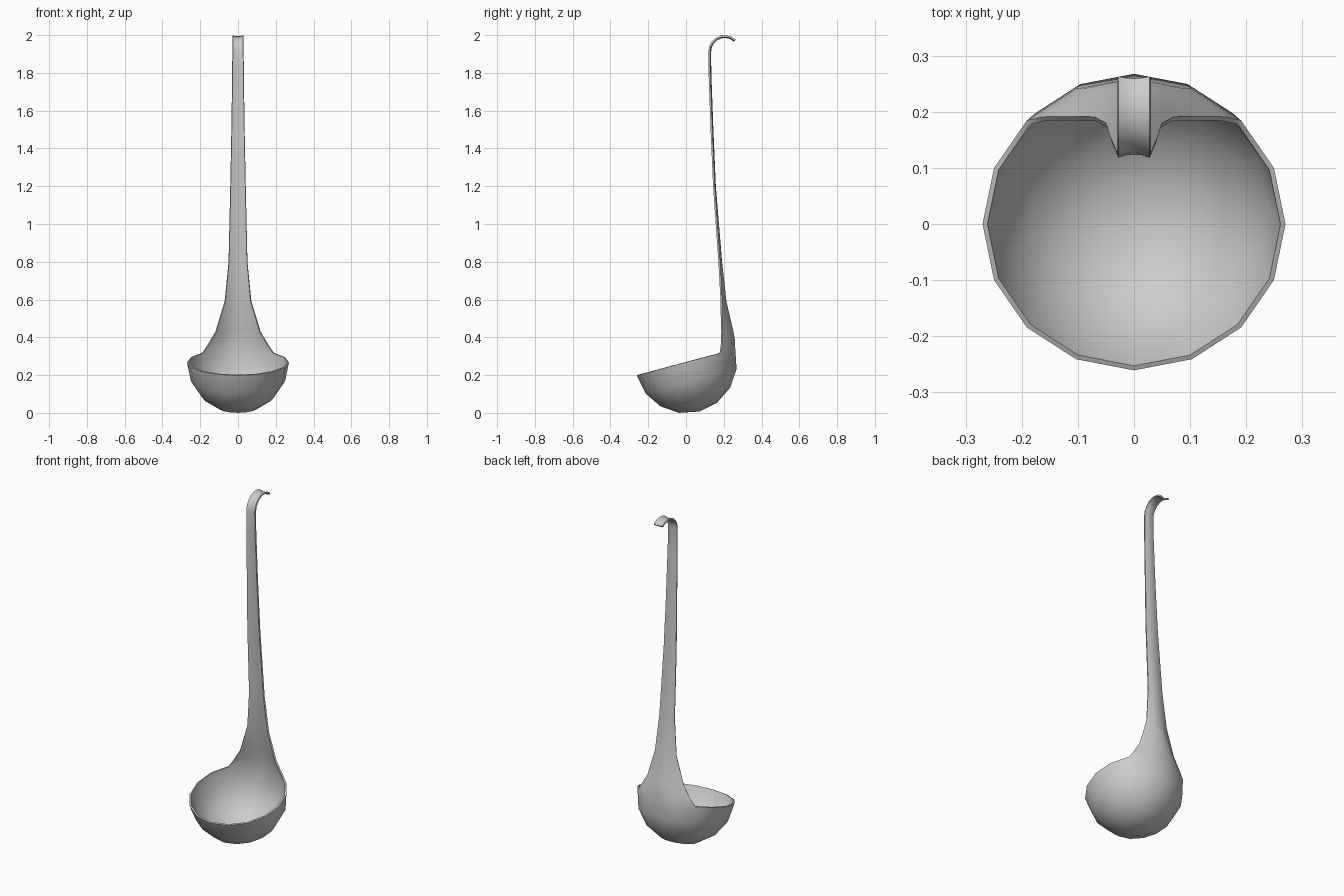
import bpy, bmesh
from math import sin, cos, radians

if "Cube" in bpy.data.objects:
    bpy.data.objects.remove(bpy.data.objects["Cube"])

N, R, TILT, CZ = 16, 0.27, radians(15), 0.268
bm = bmesh.new()


def bowl_vert(ring, seg):
    """Point on a hemisphere tipped toward the front."""
    a, b = radians(22.5 * ring), radians(360 / N * seg)
    x, y, z = R * cos(a) * cos(b), R * cos(a) * sin(b), -R * sin(a)
    return bm.verts.new((x, y * cos(TILT) - z * sin(TILT),
                         CZ + y * sin(TILT) + z * cos(TILT)))


def bridge(upper, lower):
    for i in range(len(upper) - 1):
        bm.faces.new((upper[i], lower[i], lower[i + 1], upper[i + 1]))


# bowl: half sphere with the rim slanting up to the back
rings = [[bowl_vert(r, s) for s in range(N)] for r in range(4)]
for up, low in zip(rings, rings[1:]):
    bridge(up + up[:1], low + low[:1])
pole = bowl_vert(4, 0)
for i in range(N):
    bm.faces.new((rings[3][i], pole, rings[3][(i + 1) % N]))

# handle rows: half width, edge y, edge z, centre y, centre z
rows = [(0.163, 0.191, 0.358, 0.260, 0.380),
        (0.120, 0.192, 0.430, 0.249, 0.440),
        (0.071, 0.191, 0.590, 0.214, 0.590),
        (0.050, 0.180, 0.800, 0.191, 0.800),
        (0.041, 0.152, 1.200, 0.158, 1.200),
        (0.035, 0.139, 1.500, 0.145, 1.500),
        (0.031, 0.128, 1.800, 0.134, 1.800)]
# hook at the top, bent backward
for k in range(8):
    a = radians(180 - k * 19)
    rows.append((0.03, 0.205 + 0.078 * cos(a), 1.913 + 0.078 * sin(a),
                 0.205 + 0.072 * cos(a), 1.913 + 0.072 * sin(a)))

# shallow channel-shaped handle growing out of the back of the rim
prev = rings[0][2:7]
for w, ey, ez, cy, cz in rows:
    row = [bm.verts.new((w * t, cy + (ey - cy) * t * t, cz + (ez - cz) * t * t))
           for t in (1, 0.5, 0, -0.5, -1)]
    bridge(row, prev)
    prev = row

mesh = bpy.data.meshes.new("ladle")
bm.to_mesh(mesh)
bm.free()
ladle = bpy.data.objects.new("ladle", mesh)
bpy.context.collection.objects.link(ladle)

# sheet thickness, inward from the outer surface
solid = ladle.modifiers.new("thickness", "SOLIDIFY")
solid.thickness = 0.009
solid.offset = -1

bpy.context.view_layer.objects.active = ladle
ladle.select_set(True)
bpy.ops.object.modifier_apply(modifier=solid.name)
bpy.ops.object.shade_smooth_by_angle(angle=radians(50))
